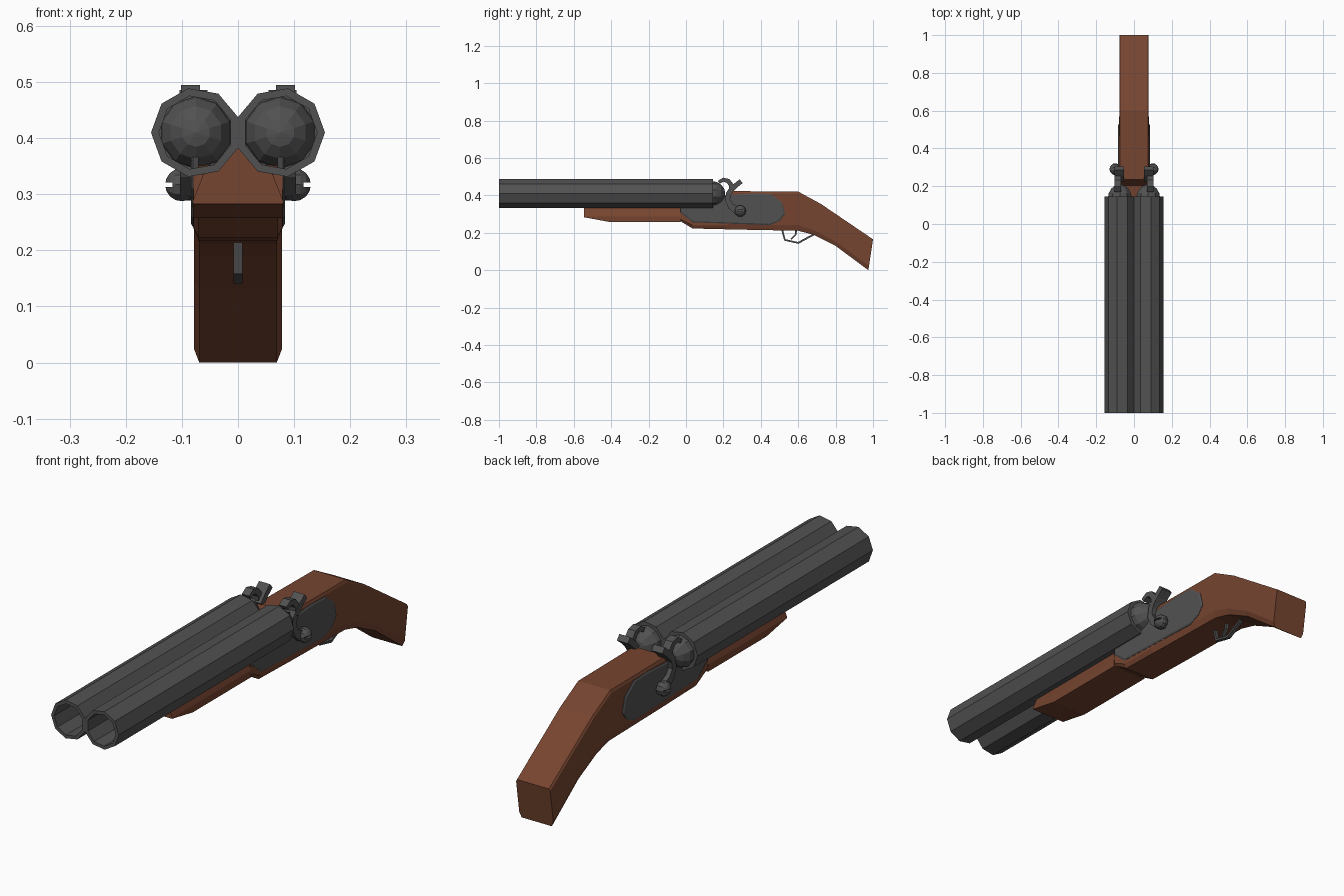
import bpy, bmesh, math
from mathutils import Matrix

if "Cube" in bpy.data.objects:
    bpy.data.objects.remove(bpy.data.objects["Cube"])


def material(name, rgb):
    m = bpy.data.materials.new(name)
    m.diffuse_color = (*rgb, 1)
    m.use_nodes = True
    m.node_tree.nodes["Principled BSDF"].inputs["Base Color"].default_value = m.diffuse_color
    return m


METAL = material("dark_grey_metal", (0.083, 0.083, 0.083))
WOOD = material("brown_wood", (0.18, 0.058, 0.029))


def finish(name, bm, mat):
    bmesh.ops.recalc_face_normals(bm, faces=bm.faces)
    me = bpy.data.meshes.new(name)
    bm.to_mesh(me)
    bm.free()
    me.materials.append(mat)
    ob = bpy.data.objects.new(name, me)
    bpy.context.collection.objects.link(ob)
    return ob


def loft(name, rings, mat):
    """Skin a list of equal-length rings and cap both ends."""
    bm = bmesh.new()
    vs = [[bm.verts.new(p) for p in r] for r in rings]
    n = len(rings[0])
    for a, b in zip(vs, vs[1:]):
        for i in range(n):
            j = (i + 1) % n
            bm.faces.new((a[i], a[j], b[j], b[i]))
    bm.faces.new(vs[0])
    bm.faces.new(vs[-1])
    return finish(name, bm, mat)


def ribbon(name, path, x0, x1, mat):
    """Rectangular bar following (y, z, half_width) points."""
    rings = []
    for i, (y, z, w) in enumerate(path):
        a, b = path[max(i - 1, 0)], path[min(i + 1, len(path) - 1)]
        dy, dz = b[0] - a[0], b[1] - a[1]
        d = math.hypot(dy, dz)
        ny, nz = -dz / d * w, dy / d * w
        rings.append([(x0, y + ny, z + nz), (x1, y + ny, z + nz),
                      (x1, y - ny, z - nz), (x0, y - ny, z - nz)])
    return loft(name, rings, mat)


def ball(name, centre, scale, mat, seg=10, rows=8, turn=Matrix()):
    bm = bmesh.new()
    bmesh.ops.create_uvsphere(bm, u_segments=seg, v_segments=rows, radius=1)
    bmesh.ops.transform(bm, verts=bm.verts, matrix=Matrix.Translation(centre)
                        @ Matrix.Diagonal((*scale, 1)) @ turn)
    return finish(name, bm, mat)


# Stock and receiver: (y_top, z_top, y_bottom, z_bottom, half width)
stations = [(-0.03, 0.335, -0.03, 0.262, 0.079), (0.035, 0.345, 0.035, 0.223, 0.079),
            (0.205, 0.36, 0.205, 0.219, 0.079), (0.235, 0.423, 0.235, 0.218, 0.079),
            (0.60, 0.42, 0.60, 0.211, 0.078), (0.72, 0.355, 0.68, 0.19, 0.078),
            (0.86, 0.26, 0.80, 0.13, 0.078), (1.0, 0.165, 0.975, 0.0, 0.078)]
rings = []
for yt, zt, yb, zb, w in stations:
    def at(x, t):
        return (x, yb + (yt - yb) * t, zb + (zt - zb) * t)
    rings.append([at(-w + 0.009, 0), at(w - 0.009, 0), at(w, 0.14), at(w, 0.95),
                  at(w - 0.005, 1), at(-w + 0.005, 1), at(-w, 0.95), at(-w, 0.14)])
loft("stock", rings, WOOD)

# Fore-end under the barrels
rings = [[(-0.08, y, zb), (0.08, y, zb), (0.081, y, 0.287), (0.06, y, 0.34),
          (0, y, 0.39), (-0.06, y, 0.34), (-0.081, y, 0.287)]
         for y, zb in ((-0.545, 0.283), (-0.41, 0.258), (-0.03, 0.258))]
loft("fore_end", rings, WOOD)

# Side plate outline in y, z
PLATE = [(-0.03, 0.335), (-0.03, 0.31), (0.035, 0.256), (0.45, 0.241), (0.5, 0.262),
         (0.53, 0.30), (0.515, 0.36), (0.455, 0.407), (0.36, 0.41), (0.2, 0.40)]

for s, side in ((1, "right"), (-1, "left")):
    # Nine-sided hollow barrel
    def ring(r, y):
        return [(s * (0.075 + r * math.cos(math.radians(40 * i))), y,
                 0.41 + r * math.sin(math.radians(40 * i))) for i in range(9)]
    loft("barrel_" + side, [ring(0.08, 0.145), ring(0.08, -1), ring(0.066, -1),
                            ring(0.066, 0.12)], METAL)
    # Rounded breech
    ball("breech_" + side, (s * 0.075, 0.135, 0.41), (0.067, 0.075, 0.067), METAL,
         turn=Matrix.Rotation(math.pi / 2, 4, 'X'))
    # Side plate with a chamfered rim
    loft("side_plate_" + side,
         [[(s * 0.07, y, z) for y, z in PLATE], [(s * 0.08, y, z) for y, z in PLATE],
          [(s * 0.084, 0.25 + (y - 0.25) * 0.975, 0.33 + (z - 0.33) * 0.92)
           for y, z in PLATE]], METAL)
    # Hammer: curved shank, nose and thumb spur
    ribbon("hammer_shank_" + side,
           [(0.305, 0.305, 0.018), (0.275, 0.318, 0.022), (0.24, 0.342, 0.016),
            (0.222, 0.375, 0.014), (0.228, 0.41, 0.014), (0.25, 0.44, 0.014)],
           s * 0.081, s * 0.103, METAL)
    ribbon("hammer_nose_" + side,
           [(0.245, 0.425, 0.013), (0.242, 0.455, 0.013), (0.225, 0.477, 0.012),
            (0.20, 0.484, 0.011), (0.175, 0.47, 0.009)], s * 0.068, s * 0.102, METAL)
    ribbon("hammer_spur_" + side,
           [(0.235, 0.42, 0.012), (0.265, 0.452, 0.013), (0.295, 0.476, 0.013)],
           s * 0.054, s * 0.104, METAL)
    # Domed pivot screw with a slot
    screw = ball("pivot_screw_" + side, (s * 0.1, 0.29, 0.317), (0.03, 0.031, 0.031),
                 METAL, turn=Matrix.Rotation(math.pi / 2, 4, 'Y'))
    cutter = ribbon("slot_cutter_" + side, [(0.24, 0.317, 0.004), (0.34, 0.317, 0.004)],
                    s * 0.117, s * 0.15, METAL)
    cutter.hide_render = True
    cutter.hide_viewport = True
    cut = screw.modifiers.new("slot", 'BOOLEAN')
    cut.operation = 'DIFFERENCE'
    cut.object = cutter

# Trigger guard and trigger
ribbon("trigger_guard", [(0.513, 0.222, 0.005), (0.528, 0.162, 0.005),
                         (0.60, 0.146, 0.005), (0.69, 0.195, 0.005)], -0.008, 0.008, METAL)
ribbon("trigger", [(0.588, 0.22, 0.006), (0.586, 0.19, 0.005), (0.562, 0.166, 0.003)],
       -0.007, 0.007, METAL)
